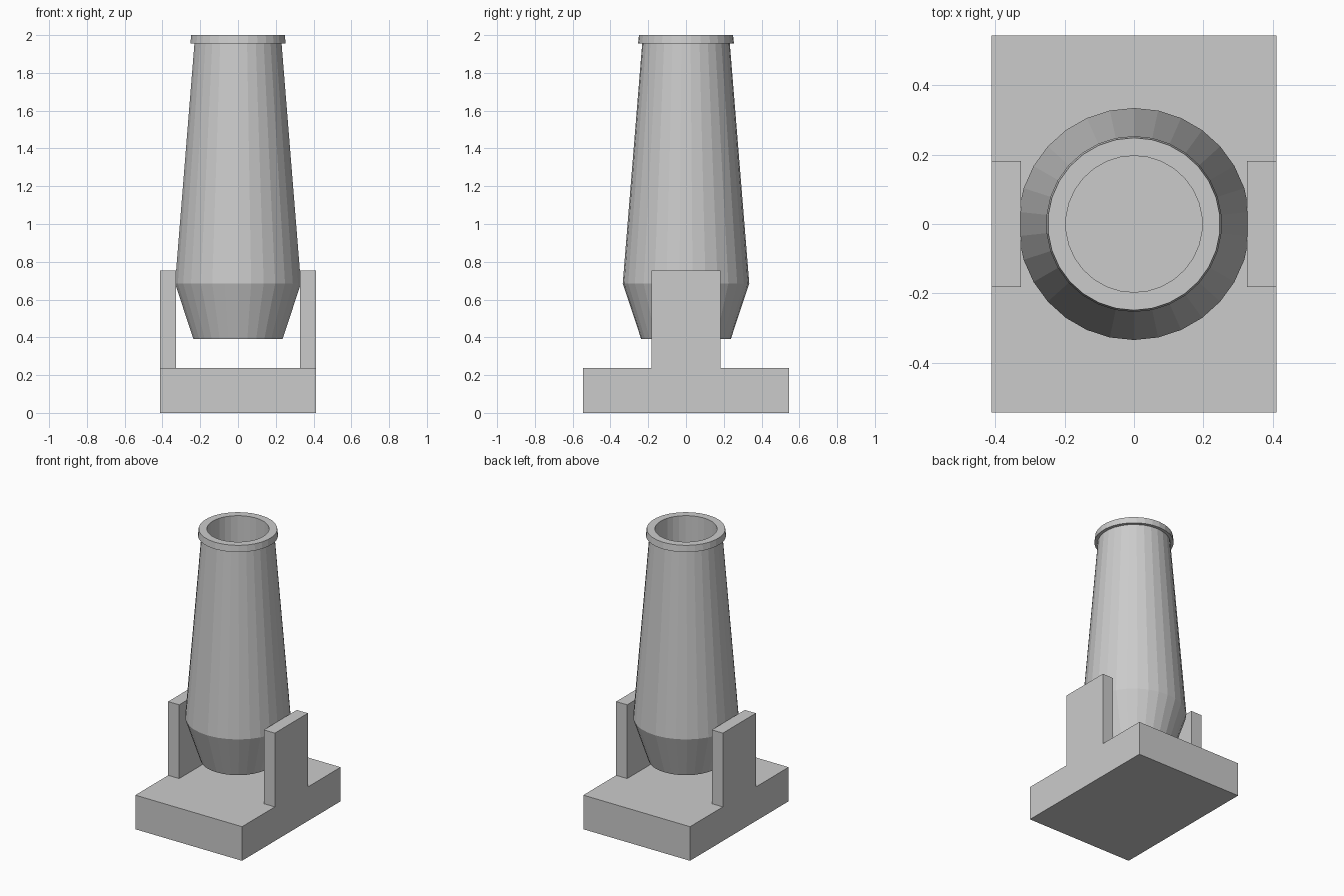
import bpy, bmesh, math

if "Cube" in bpy.data.objects:
    bpy.data.objects.remove(bpy.data.objects["Cube"])

SIDES = 30


def add_object(name, bm):
    bmesh.ops.recalc_face_normals(bm, faces=bm.faces)
    mesh = bpy.data.meshes.new(name)
    bm.to_mesh(mesh)
    bm.free()
    obj = bpy.data.objects.new(name, mesh)
    bpy.context.collection.objects.link(obj)
    return obj


def box(name, x0, x1, y0, y1, z0, z1):
    bm = bmesh.new()
    bmesh.ops.create_cube(bm, size=1)
    for v in bm.verts:
        v.co.x = x1 if v.co.x > 0 else x0
        v.co.y = y1 if v.co.y > 0 else y0
        v.co.z = z1 if v.co.z > 0 else z0
    return add_object(name, bm)


def lathe(name, profile):
    """Revolve (radius, z) points around z and cap both ends."""
    bm = bmesh.new()
    rings = []
    for r, z in profile:
        angles = [math.pi / 2 + 2 * math.pi * i / SIDES for i in range(SIDES)]
        rings.append([bm.verts.new((r * math.cos(a), r * math.sin(a), z)) for a in angles])
    for a, b in zip(rings, rings[1:]):
        for i in range(SIDES):
            j = (i + 1) % SIDES
            bm.faces.new((a[i], a[j], b[j], b[i]))
    bm.faces.new(rings[0])
    bm.faces.new(rings[-1])
    return add_object(name, bm)


# Base slab
box("base", -0.412, 0.412, -0.544, 0.544, 0, 0.238)

# Two upright supports holding the barrel
for side, x0, x1 in (("left", -0.412, -0.327), ("right", 0.327, 0.412)):
    box(side + "_support", x0, x1, -0.182, 0.182, 0.238, 0.753)

# Barrel: tapered breech, long body, muzzle band and hollow bore
lathe("barrel", [
    (0.237, 0.39), (0.335, 0.685), (0.232, 1.955),
    (0.254, 1.955), (0.249, 2.0),
    (0.197, 2.0), (0.197, 0.685),
])
